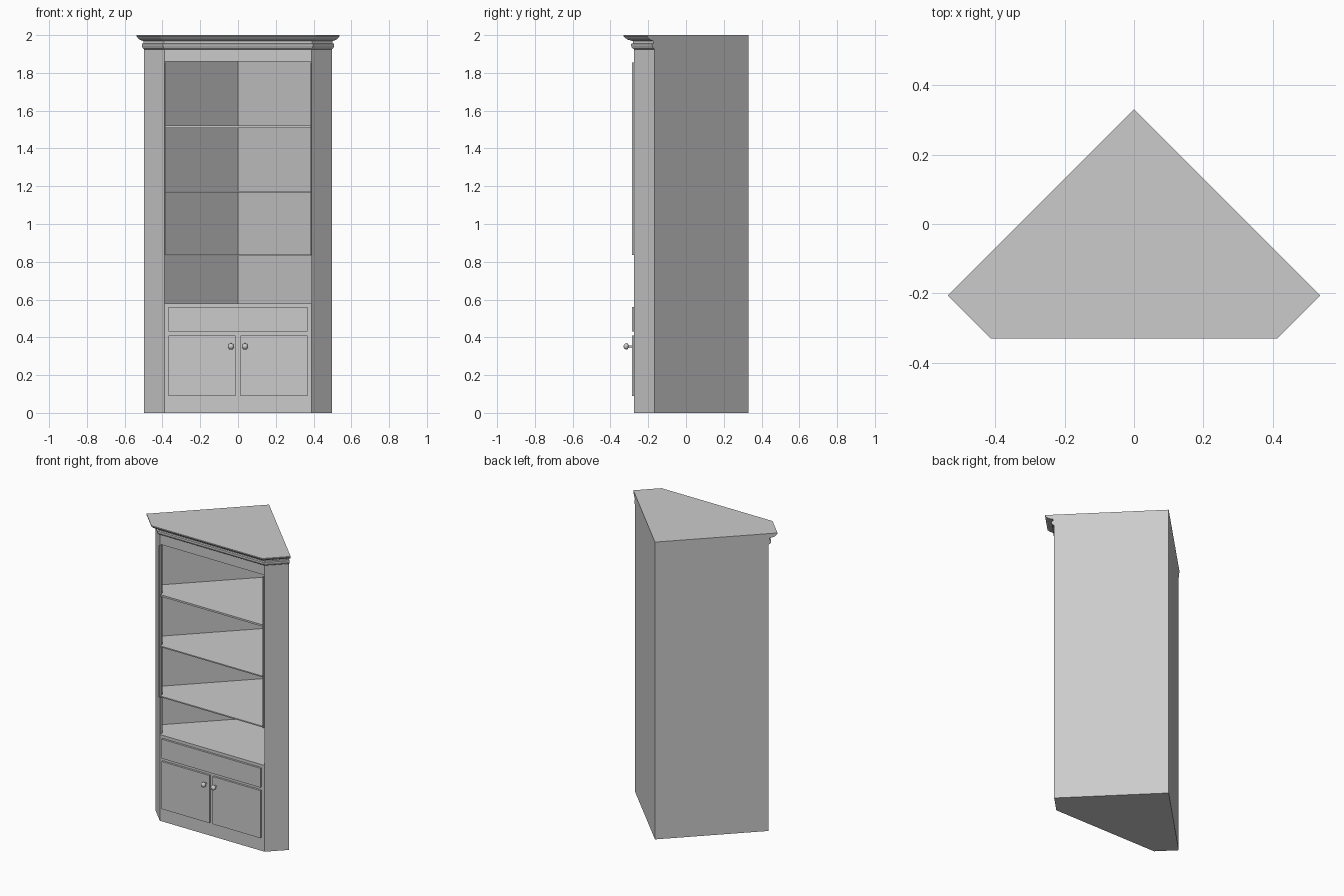
import bpy, bmesh, math

if "Cube" in bpy.data.objects:
    bpy.data.objects.remove(bpy.data.objects["Cube"])

GREY = bpy.data.materials.new("plain_grey")
GREY.diffuse_color = (0.6, 0.6, 0.6, 1)
GREY.use_nodes = True
GREY.node_tree.nodes["Principled BSDF"].inputs["Base Color"].default_value = GREY.diffuse_color

BACK, FRONT, CORNER = 0.33, -0.274, 0.39   # back apex y, front y, front corner x


def finish(name, bm, smooth=False):
    bmesh.ops.recalc_face_normals(bm, faces=bm.faces)
    mesh = bpy.data.meshes.new(name)
    bm.to_mesh(mesh)
    bm.free()
    mesh.materials.append(GREY)
    ob = bpy.data.objects.new(name, mesh)
    bpy.context.collection.objects.link(ob)
    if smooth:
        bpy.context.view_layer.objects.active = ob
        ob.select_set(True)
        bpy.ops.object.shade_smooth_by_angle(angle=math.radians(40))
        ob.select_set(False)
    return ob


def loft(name, layers):
    """Join a stack of (outline, z) layers into one closed solid."""
    bm = bmesh.new()
    rings = [[bm.verts.new((x, y, z)) for x, y in pts] for pts, z in layers]
    n = len(rings[0])
    for a, b in zip(rings, rings[1:]):
        for i in range(n):
            j = (i + 1) % n
            bm.faces.new((a[i], a[j], b[j], b[i]))
    bm.faces.new(rings[0])
    bm.faces.new(rings[-1])
    return finish(name, bm)


def box(name, x0, x1, y0, y1, z0, z1):
    pts = [(x0, y0), (x1, y0), (x1, y1), (x0, y1)]
    return loft(name, [(pts, z0), (pts, z1)])


def outline(d=0.0):
    """Cabinet footprint, with the three front faces pushed out by d."""
    diag = CORNER - FRONT + math.sqrt(2) * d
    sx = (BACK + diag) / 2
    fy = FRONT - d
    fx = diag + fy
    return [(0, BACK), (-sx, BACK - sx), (-fx, fy), (fx, fy), (sx, BACK - sx)]


# Inside footprint, reaching forward to y = front between the side posts
def inside(front):
    return [(0, 0.31), (-0.473, -0.163), (-CORNER, -0.246), (-CORNER, front),
            (CORNER, front), (CORNER, -0.246), (0.473, -0.163)]


# Back walls and angled front posts as one open shell
outer = outline()
half = [outer[4], outer[3], (CORNER, -0.246), (0.473, -0.163)]
shell = ([(0, BACK)] + half + [(0, 0.31)]
         + [(-x, y) for x, y in reversed(half)])
loft("walls_and_posts", [(shell, 0), (shell, 1.925)])

# Lower cupboard, its top is the display floor
loft("cupboard_base", [(inside(FRONT), 0), (inside(FRONT), 0.58)])

# Shelves
for i, (z, t) in enumerate([(0.835, 0.008), (1.172, 0.008), (1.515, 0.012)]):
    pts = inside(FRONT + 0.002)
    loft(f"shelf_{i + 1}", [(pts, z - t / 2), (pts, z + t / 2)])

# Rail above the opening
box("top_rail", -CORNER, CORNER, FRONT, FRONT + 0.02, 1.86, 1.925)

# Crown moulding: (projection, height) profile, flush with the back walls
profile = [(0, 1.925), (0.012, 1.933), (0.017, 1.944), (0.017, 1.954),
           (0.006, 1.956), (0.006, 1.968), (0.02, 1.972), (0.034, 1.976),
           (0.046, 1.983), (0.053, 1.991), (0.056, 1.994), (0.056, 2.0)]
loft("crown", [(outline(d), z) for d, z in profile])

# Drawer front
PANEL = FRONT - 0.013
box("drawer_front", -0.368, 0.368, PANEL, FRONT, 0.43, 0.56)

for side, s in (("left", -1), ("right", 1)):
    # Doors
    x0, x1 = sorted((s * 0.012, s * 0.368))
    box(f"{side}_door", x0, x1, PANEL, FRONT, 0.09, 0.41)
    # Thin edge strips beside the opening
    x0, x1 = sorted((s * 0.385, s * CORNER))
    box(f"{side}_edge_strip", x0, x1, PANEL, FRONT + 0.01, 0.835, 1.855)
    # Knobs, turned about the y axis
    bm = bmesh.new()
    prof = [(0.006, PANEL), (0.006, -0.305), (0.014, -0.307), (0.017, -0.313),
            (0.016, -0.320), (0.011, -0.327), (0.005, -0.330)]
    n = 16
    rings = [[bm.verts.new((s * 0.037 + r * math.cos(2 * math.pi * k / n), y,
                            0.352 + r * math.sin(2 * math.pi * k / n)))
              for k in range(n)] for r, y in prof]
    for a, b in zip(rings, rings[1:]):
        for k in range(n):
            m = (k + 1) % n
            bm.faces.new((a[k], a[m], b[m], b[k]))
    bm.faces.new(rings[0])
    bm.faces.new(rings[-1])
    finish(f"{side}_knob", bm, smooth=True)
